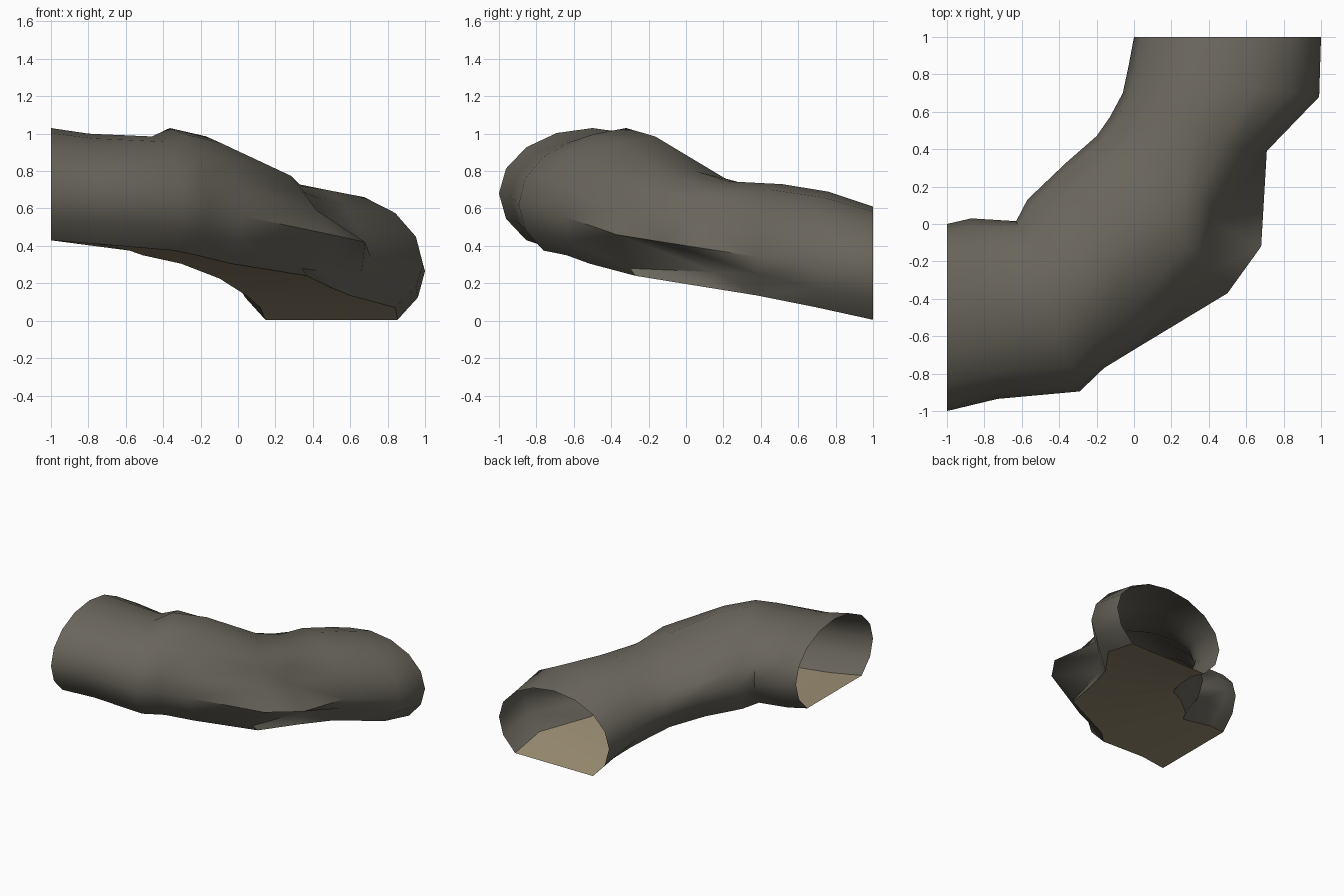
import bpy, math
from mathutils import Vector

if "Cube" in bpy.data.objects:
    bpy.data.objects.remove(bpy.data.objects["Cube"])


def material(name, rgb):
    m = bpy.data.materials.new(name)
    m.diffuse_color = (*rgb, 1)
    m.use_nodes = True
    m.node_tree.nodes["Principled BSDF"].inputs["Base Color"].default_value = m.diffuse_color
    return m


def make_object(name, verts, faces, mat):
    me = bpy.data.meshes.new(name)
    me.from_pydata(verts, [], faces)
    me.materials.append(mat)
    me.update()
    ob = bpy.data.objects.new(name, me)
    bpy.context.collection.objects.link(ob)
    return ob


rock = material("dark rock", (0.14, 0.129, 0.106))
sand = material("sandy floor", (0.33, 0.27, 0.17))

# Cross-sections along the bend: left xy, right xy, floor z, middle z, top z, drop of inner shoulder
sections = [
    ((-1, 0), (-1, -1), .43, .68, 1.03, 0),
    ((-.87, .03), (-.73, -.935), .41, .665, 1.0, 0),
    ((-.63, .015), (-.29, -.895), .375, .62, .985, 0),
    ((-.57, .13), (-.16, -.77), .35, .60, 1.03, .10),
    ((-.36, .33), (.02, -.66), .305, .56, .985, .24),
    ((-.20, .47), (.50, -.37), .225, .46, .80, .04),
    ((-.13, .57), (.68, -.12), .17, .42, .745, 0),
    ((-.06, .70), (.70, .33), .13, .35, .73, 0),
    ((-.03, .84), (.99, .68), .07, .30, .69, 0),
    ((0, 1), (1, 1), .005, .265, .61, 0),
]

# Overhanging ledge and hollow on the outer side of the bend: (section, point) -> position
ledge = {
    (5, 0): (.37, -.27, .24), (5, 1): (.34, -.30, .28), (5, 2): (.50, -.37, .46),
    (5, 3): (.42, -.25, .59), (5, 4): (.35, -.16, .69),
    (6, 0): (.49, .10, .18), (6, 1): (.48, .16, .26), (6, 2): (.68, -.12, .42),
    (6, 3): (.43, 0, .55), (6, 4): (.42, .07, .66), (6, 5): (.34, .16, .72),
    (7, 0): (.60, .38, .135), (7, 1): (.66, .38, .25), (7, 2): (.71, .39, .34),
    (7, 3): (.63, .38, .50), (7, 4): (.57, .41, .62),
}

# Tunnel shell: 16-sided arch with the bottom cut off by the floor
N = 13
verts = []
for s, (l, r, floor, mid, top, drop) in enumerate(sections):
    l, r = Vector(l), Vector(r)
    c, half = (l + r) / 2, (r - l) / 2
    for i in range(N):
        a = math.radians(-45 + 22.5 * i)
        xy = c + half * math.cos(a)
        h = math.sin(a)
        z = mid + h * ((top - mid) if h > 0 else (mid - floor) / math.sin(math.pi / 4))
        z -= drop * max(0, h) * max(0, -math.cos(a))
        verts.append(ledge.get((s, i), (xy.x, xy.y, z)))

faces = []
for s in range(len(sections) - 1):
    for i in range(N - 1):
        a, b, c, d = s * N + i, (s + 1) * N + i, (s + 1) * N + i + 1, s * N + i + 1
        # the ledge is split into triangles so its spike runs out to a point
        faces += [(a, b, d), (b, c, d)] if s in (5, 6) and i < 4 else [(a, b, c, d)]
shell = make_object("tunnel_shell", verts, faces, rock)

# Floor strip joining the two lower edges of the shell
edge = [verts[s * N + i] for s in range(len(sections)) for i in (0, N - 1)]
strip = [(2 * s, 2 * s + 2, 2 * s + 3, 2 * s + 1) for s in range(len(sections) - 1)]
floor_ob = make_object("tunnel_floor", edge, strip, sand)

# Smooth rock with sharp ledge creases
for ob in (shell, floor_ob):
    bpy.ops.object.select_all(action='DESELECT')
    ob.select_set(True)
    bpy.context.view_layer.objects.active = ob
    bpy.ops.object.shade_smooth_by_angle(angle=math.radians(50))
